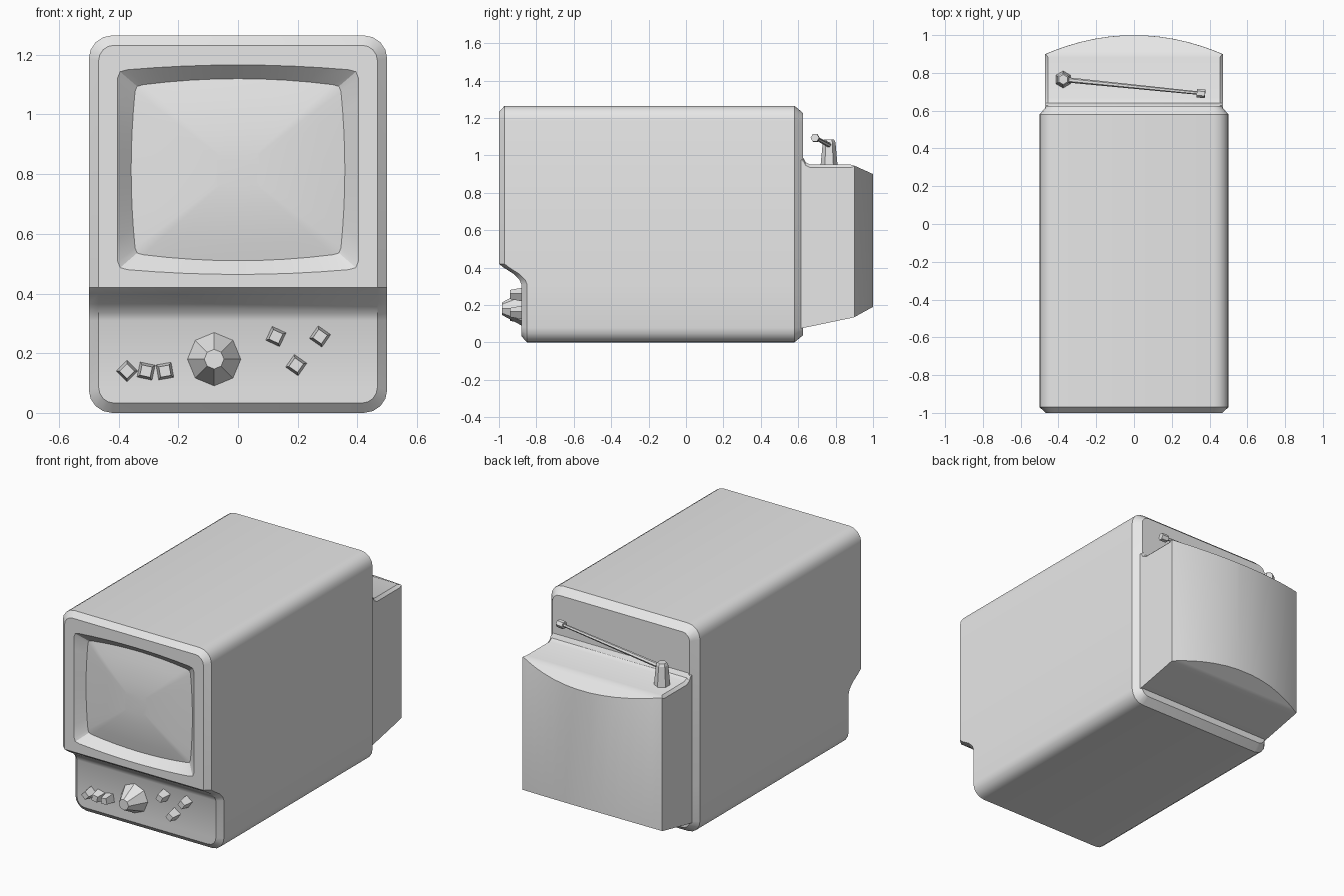
import bpy, bmesh, math
from mathutils import Vector

cube = bpy.data.objects.get("Cube")
if cube:
    bpy.data.objects.remove(cube, do_unlink=True)

grey = bpy.data.materials.new("plain grey")
grey.use_nodes = True
grey.diffuse_color = (0.8, 0.8, 0.8, 1)
grey.node_tree.nodes["Principled BSDF"].inputs["Base Color"].default_value = (0.8, 0.8, 0.8, 1)


def finish(bm, name, smooth=True):
    """Turn a bmesh into a named object."""
    bmesh.ops.recalc_face_normals(bm, faces=bm.faces[:])
    mesh = bpy.data.meshes.new(name)
    bm.to_mesh(mesh)
    bm.free()
    mesh.materials.append(grey)
    obj = bpy.data.objects.new(name, mesh)
    bpy.context.collection.objects.link(obj)
    if smooth:
        bpy.ops.object.select_all(action='DESELECT')
        obj.select_set(True)
        bpy.context.view_layer.objects.active = obj
        bpy.ops.object.shade_smooth_by_angle(angle=math.radians(30))
    return obj


def ring(bm, pts):
    return [bm.verts.new(p) for p in pts]


def bridge(bm, a, b):
    n = len(a)
    for i in range(n):
        j = (i + 1) % n
        bm.faces.new((a[i], a[j], b[j], b[i]))


def frustum(name, start, end, r1, r2, sides, spin=0.0):
    """Tapered prism between two points."""
    start, end = Vector(start), Vector(end)
    axis = (end - start).normalized()
    up = Vector((0, 1, 0)) if abs(axis.z) > 0.9 else Vector((0, 0, 1))
    u = up.cross(axis).normalized()
    v = axis.cross(u)
    bm = bmesh.new()
    loops = []
    for centre, r in ((start, r1), (end, r2)):
        angles = [spin + math.tau * i / sides for i in range(sides)]
        loops.append(ring(bm, [centre + r * (math.cos(a) * u + math.sin(a) * v) for a in angles]))
        bm.faces.new(loops[-1])
    bridge(bm, *loops)
    return finish(bm, name, smooth=False)


# Cabinet: rounded outline with a stepped-back control panel at the front
STEP = [(0.31, -0.88), (0.335, -0.89), (0.365, -0.92), (0.40, -0.975), (0.42, -1.0)]
SEG = 4


def front_y(z):
    if z <= STEP[0][0]:
        return STEP[0][1]
    for (z0, y0), (z1, y1) in zip(STEP, STEP[1:]):
        if z <= z1:
            return y0 + (y1 - y0) * (z - z0) / (z1 - z0)
    return STEP[-1][1]


def outline(inset, depth):
    hw, z0, z1, r = 0.5 - inset, inset, 1.265 - inset, 0.078 - inset * 0.8
    half = []
    for i in range(SEG + 1):
        a = math.pi / 2 * i / SEG
        half.append((hw - r + r * math.sin(a), z0 + r - r * math.cos(a)))
    top = [(x, z0 + z1 - z) for x, z in reversed(half)]
    half += [(hw, z) for z, _ in STEP] + top
    full = half + [(-x, z) for x, z in reversed(half)]
    return [(x, depth(z), z) for x, z in full]


def screen_loop(w, h, bulge_x, bulge_z, y, scale=1.0, dome=0.0):
    """Barrel-shaped loop with clipped corners."""
    steps, clip, pts = 8, 0.92, []
    for side in range(4):
        for i in range(steps + 1):
            t = clip * (2 * i / steps - 1)
            k = 1 - (t / clip) ** 2
            x, z = ((t * w, -h - bulge_z * k), (w + bulge_x * k, t * h))[side % 2]
            if side >= 2:
                x, z = -x, -z
            pts.append((x, z))
        sx, sz = ((1, -1), (1, 1), (-1, 1), (-1, -1))[side]
        pts.append((sx * w * 0.98, sz * h * 0.98))
    return [(x * scale, y - dome * (1 - scale ** 2), 0.815 + z * scale) for x, z in pts]


bm = bmesh.new()
front = ring(bm, outline(0.033, front_y))
rings = [front,
         ring(bm, outline(0.0, lambda z: front_y(z) + 0.03)),
         ring(bm, outline(0.0, lambda z: 0.58)),
         ring(bm, outline(0.038, lambda z: 0.625))]
for a, b in zip(rings, rings[1:]):
    bridge(bm, a, b)
bm.faces.new(rings[-1])

# Control panel and step, up to the screen surround
n = len(front)
k = SEG + len(STEP)
for i in range(k):
    bm.faces.new((front[i], front[i + 1], front[n - 2 - i], front[n - 1 - i]))

# Flat surround with the screen opening
opening = ring(bm, screen_loop(0.403, 0.335, 0.0, 0.016, -1.0))
border = front[k:n - k]
edges = []
for loop in (border, opening):
    for a, b in zip(loop, loop[1:] + loop[:1]):
        edges.append(bm.edges.get((a, b)) or bm.edges.new((a, b)))
bmesh.ops.triangle_fill(bm, edges=edges, use_beauty=True, use_dissolve=False)

# Sloping bezel and domed glass
GLASS = (0.345, 0.285, 0.013, 0.02, -0.95)
last = ring(bm, screen_loop(*GLASS))
bridge(bm, opening, last)
for s in (0.8, 0.6, 0.4, 0.2):
    inner = ring(bm, screen_loop(*GLASS, scale=s, dome=0.035))
    bridge(bm, last, inner)
    last = inner
bm.faces.new(last)
finish(bm, "cabinet")

# Rear housing: sections along y with a bowed back
sections = [(0.60, 0.47, 0.072, 1.00), (0.628, 0.47, 0.078, 0.985), (0.64, 0.47, 0.08, 0.963),
            (0.665, 0.47, 0.085, 0.95), (0.88, 0.47, 0.13, 0.95)]
for x in (0.47, 0.42, 0.36, 0.29, 0.21, 0.13, 0.05):
    t = 1 - (x / 0.47) ** 2
    sections.append((0.9 + 0.1 * t, x, 0.135 + 0.055 * t, 0.945 - 0.045 * t))
bm = bmesh.new()
loops = []
for y, x, zb, zt in sections:
    c = 0.016 if y < 0.89 else 0.003
    loops.append(ring(bm, [(-x, y, zb), (x, y, zb), (x, y, zt - c),
                           (x - c, y, zt), (c - x, y, zt), (-x, y, zt - c)]))
for a, b in zip(loops, loops[1:]):
    bridge(bm, a, b)
for end in (loops[0], loops[-1]):
    bm.faces.new(end)
finish(bm, "rear_housing")

# Aerial
frustum("aerial_base", (-0.375, 0.765, 0.94), (-0.375, 0.765, 1.07), 0.046, 0.034, 6, math.pi / 2)
frustum("aerial_base_cap", (-0.375, 0.765, 1.07), (-0.375, 0.765, 1.085), 0.034, 0.026, 6, math.pi / 2)
frustum("aerial_rod", (-0.375, 0.765, 1.055), (0.34, 0.693, 1.093), 0.014, 0.009, 6)
frustum("aerial_tip", (0.333, 0.693, 1.092), (0.376, 0.689, 1.094), 0.023, 0.023, 6)

# Dial and push buttons
frustum("dial", (-0.08, -0.875, 0.18), (-0.08, -0.985, 0.18), 0.092, 0.033, 8)
buttons = [(-0.372, 0.14, 45), (-0.308, 0.14, 12), (-0.245, 0.14, -10),
           (0.127, 0.256, 25), (0.275, 0.256, 35), (0.195, 0.16, 35)]
for i, (x, z, turn) in enumerate(buttons):
    frustum(f"button_{i + 1}", (x, -0.875, z), (x, -0.94, z), 0.037, 0.025, 4,
            math.radians(45 - turn))
